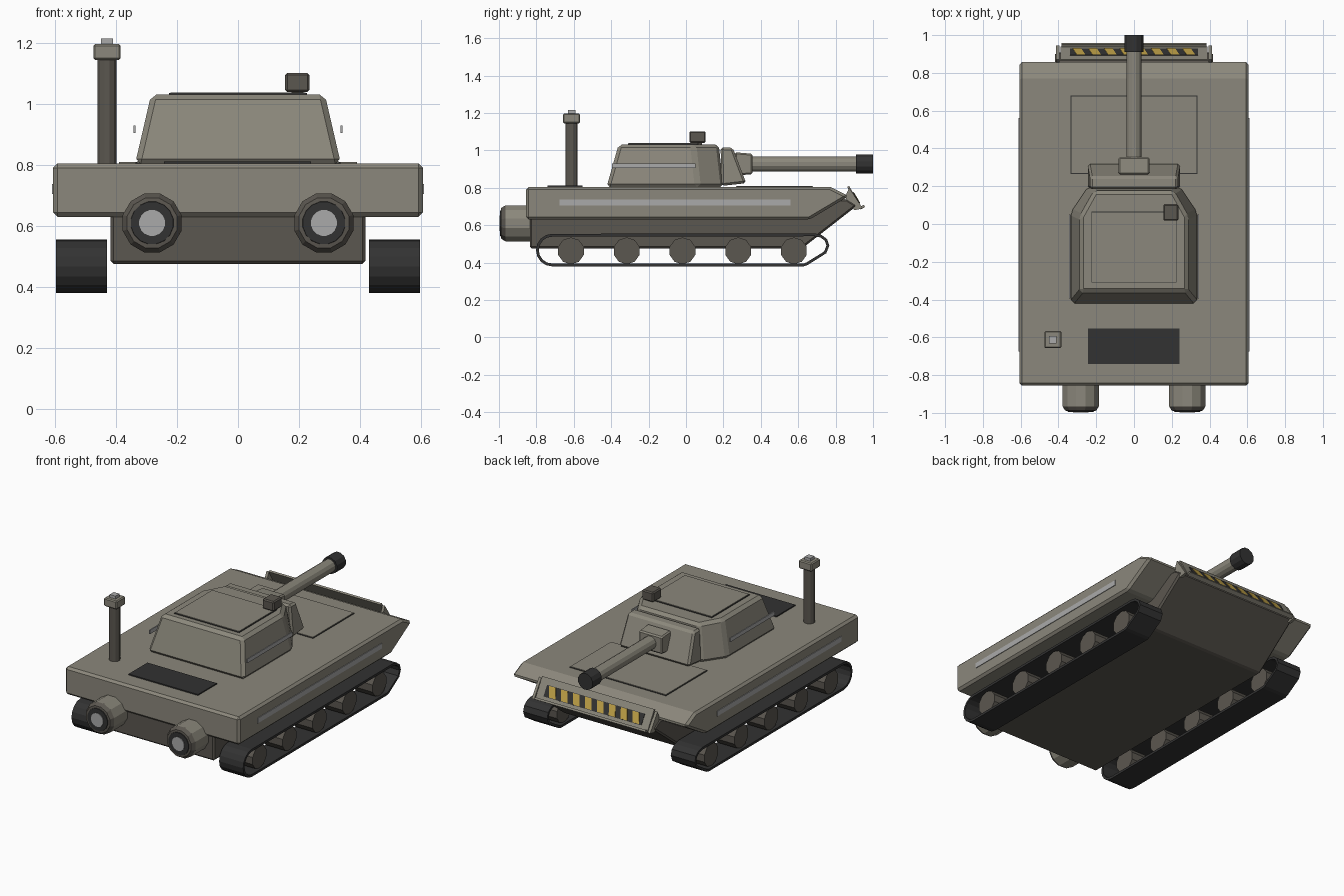
import bpy, bmesh, math
from mathutils import Vector

cube = bpy.data.objects.get("Cube")
if cube:
    bpy.data.objects.remove(cube, do_unlink=True)


def material(name, r, g, b):
    m = bpy.data.materials.new(name)
    m.use_nodes = True
    m.diffuse_color = (r, g, b, 1)
    m.node_tree.nodes["Principled BSDF"].inputs["Base Color"].default_value = (r, g, b, 1)
    return m


OLIVE = material("olive grey", 0.26, 0.245, 0.2)
DARK = material("dark olive", 0.105, 0.095, 0.08)
BLACK = material("rubber black", 0.032, 0.032, 0.032)
LIGHT = material("light grey", 0.4, 0.4, 0.4)
YELLOW = material("hazard yellow", 0.5, 0.34, 0.06)


def finish(name, bm, mat, bevel=0):
    bmesh.ops.recalc_face_normals(bm, faces=bm.faces)
    mesh = bpy.data.meshes.new(name)
    bm.to_mesh(mesh)
    bm.free()
    mesh.materials.append(mat)
    ob = bpy.data.objects.new(name, mesh)
    bpy.context.collection.objects.link(ob)
    if bevel:
        mod = ob.modifiers.new("chamfer", "BEVEL")
        mod.width = bevel
        mod.segments = 1
    return ob


def loft(name, rings, mat, bevel=0):
    """Skin a list of matching closed rings and cap both ends."""
    bm = bmesh.new()
    loops = [[bm.verts.new(p) for p in ring] for ring in rings]
    for a, b in zip(loops, loops[1:]):
        for i in range(len(a)):
            j = (i + 1) % len(a)
            bm.faces.new((a[i], a[j], b[j], b[i]))
    bm.faces.new(loops[0])
    bm.faces.new(loops[-1])
    return finish(name, bm, mat, bevel)


def prism(name, profile, x0, x1, mat, bevel=0):
    """Extrude a side profile of (y, z) points across x."""
    return loft(name, [[(x, y, z) for y, z in profile] for x in (x0, x1)], mat, bevel)


def box(name, x, y, z, mat, bevel=0):
    return prism(name, [(y[0], z[0]), (y[1], z[0]), (y[1], z[1]), (y[0], z[1])], x[0], x[1], mat, bevel)


def turned(name, centre, axis, profile, mat, sides=12):
    """Round part along an axis; profile is (distance, radius) pairs."""
    turn = Vector(axis).to_track_quat("Z", "Y")
    rings = []
    for d, r in profile:
        angles = [2 * math.pi * (i + 0.5) / sides for i in range(sides)]
        rings.append([turn @ Vector((r * math.cos(a), r * math.sin(a), d)) + Vector(centre) for a in angles])
    return loft(name, rings, mat)


# Hull: wide upper body and narrow lower tub with a raked nose
prism("upper_hull", [(-0.855, 0.63), (-0.855, 0.805), (0.77, 0.805), (0.87, 0.755), (0.66, 0.63)],
      -0.607, 0.607, OLIVE, 0.014)
prism("lower_hull", [(-0.835, 0.475), (-0.835, 0.7), (0.86, 0.74), (0.915, 0.705), (0.62, 0.475)],
      -0.418, 0.418, DARK, 0.01)


# Thin access plates, each with a dark gap around it
def hatch(name, w, y0, y1, z):
    g = 0.004
    box(name + "_gap", (-w - g, w + g), (y0 - g, y1 + g), (z - 0.003, z + 0.003), BLACK)
    box(name, (-w, w), (y0, y1), (z - 0.002, z + 0.006), OLIVE)


hatch("driver_hatch", 0.332, 0.27, 0.675, 0.805)
box("engine_grille", (-0.243, 0.24), (-0.74, -0.553), (0.8, 0.812), BLACK)


# Turret with clipped front corners and a sloped front block
def outline(w, fw, back, side, front, z):
    return [(-w, back, z), (w, back, z), (w, side, z), (fw, front, z), (-fw, front, z), (-w, side, z)]


loft("turret", [outline(0.338, 0.245, -0.425, 0.065, 0.2, 0.803),
                outline(0.285, 0.21, -0.36, 0.04, 0.175, 1.032)], OLIVE, 0.018)
hatch("turret_hatch", 0.222, -0.307, 0.062, 1.033)
loft("gun_shield", [
    [(-0.245, 0.19, 0.81), (0.245, 0.19, 0.81), (0.245, 0.322, 0.825), (-0.245, 0.322, 0.825)],
    [(-0.232, 0.185, 1.016), (0.232, 0.185, 1.016), (0.232, 0.25, 1.014), (-0.232, 0.25, 1.014)],
], OLIVE, 0.012)

# Main gun
prism("gun_mantlet", [(0.265, 0.865), (0.262, 0.99), (0.355, 0.982), (0.355, 0.873)], -0.081, 0.081, OLIVE, 0.008)
turned("gun_barrel", (0, 0.34, 0.928), (0, 1, 0), [(0, 0.041), (0.58, 0.041)], OLIVE)
turned("gun_muzzle", (0, 0.91, 0.928), (0, 1, 0), [(0, 0.052), (0.09, 0.052)], BLACK)

# Roof sight and rear sensor mast
box("roof_sight", (0.155, 0.235), (0.018, 0.105), (1.04, 1.102), DARK, 0.007)
box("roof_sight_foot", (0.175, 0.215), (0.04, 0.085), (1.03, 1.045), DARK)
turned("sensor_mast", (-0.43, -0.612, 0.8), (0, 0, 1), [(0, 0.033), (0.35, 0.033)], DARK)
box("mast_head", (-0.475, -0.385), (-0.657, -0.567), (1.145, 1.197), OLIVE, 0.006)
box("mast_lamp", (-0.45, -0.41), (-0.632, -0.592), (1.195, 1.215), LIGHT)


# Running gear: hollow track band around five road wheels
def track_path():
    pts = []
    for i in range(9):
        a = math.pi / 2 + math.pi * i / 8
        pts.append((-0.715 + 0.087 * math.cos(a), 0.467 + 0.087 * math.sin(a)))
    return pts + [(0.63, 0.38), (0.65, 0.387), (0.75, 0.45), (0.766, 0.49), (0.755, 0.525), (0.725, 0.548), (0.69, 0.556)]


for side, s in (("left", 1), ("right", -1)):
    bm = bmesh.new()
    loops = [[bm.verts.new((s * x, y, z)) for y, z in track_path()] for x in (0.43, 0.597)]
    for i in range(len(loops[0])):
        bm.faces.new((loops[0][i - 1], loops[0][i], loops[1][i], loops[1][i - 1]))
    band = finish(side + "_track", bm, BLACK)
    solid = band.modifiers.new("thickness", "SOLIDIFY")
    solid.thickness = 0.015
    solid.offset = -1
    for n in range(5):
        turned(f"{side}_road_wheel_{n + 1}", (s * 0.445, -0.615 + n * 0.298, 0.463), (s, 0, 0),
               [(0, 0.072), (0.135, 0.072)], DARK, 10)

    # Rear thruster: casing, tapered dark rim and glowing core
    c = (s * 0.282, -0.82, 0.61)
    turned(side + "_thruster", c, (0, -1, 0), [(0, 0.1), (0.145, 0.1)], OLIVE)
    turned(side + "_thruster_rim", c, (0, -1, 0), [(0.145, 0.1), (0.168, 0.085), (0.17, 0.07)], DARK)
    turned(side + "_thruster_ring", c, (0, -1, 0), [(0.165, 0.072), (0.174, 0.07)], BLACK, 16)
    turned(side + "_thruster_core", c, (0, -1, 0), [(0.17, 0.043), (0.178, 0.043)], LIGHT, 16)

    # Light strips along the hull and turret
    box(side + "_hull_strip", (s * 0.604, s * 0.611), (-0.675, 0.56), (0.705, 0.737), LIGHT)
    box(side + "_turret_strip", (s * 0.336, s * 0.343), (-0.395, 0.05), (0.905, 0.93), LIGHT)

    # Trim vane brackets
    prism(side + "_vane_bracket", [(0.85, 0.75), (0.872, 0.8), (0.945, 0.69), (0.9, 0.68)],
          s * 0.395, s * 0.412, OLIVE)

# Trim vane: sloped plate with lips and hazard stripes
TOP, DOWN = Vector((0, 0.872, 0.81)), Vector((0, 0.068, -0.115))
OUT = Vector((0, 0.115, 0.068)).normalized()


def on_vane(name, corners, out0, out1, mat):
    """Slab on the vane from (x, fraction down the slope) corners."""
    loft(name, [[TOP + DOWN * t + OUT * o + Vector((x, 0, 0)) for x, t in corners] for o in (out0, out1)], mat)


def band(w, t0, t1):
    return [(-w, t0), (w, t0), (w, t1), (-w, t1)]


on_vane("trim_vane", band(0.39, 0, 1), -0.012, 0, OLIVE)
on_vane("vane_lower_lip", band(0.385, 0.95, 1.05), -0.01, 0.016, OLIVE)
on_vane("hazard_panel", band(0.34, 0.3, 0.82), -0.002, 0.003, BLACK)
for n in range(8):
    x = -0.325 + n * 0.083
    on_vane(f"hazard_stripe_{n + 1}", [(x + 0.022, 0.32), (x + 0.067, 0.32), (x + 0.045, 0.8), (x, 0.8)],
            0.002, 0.005, YELLOW)
